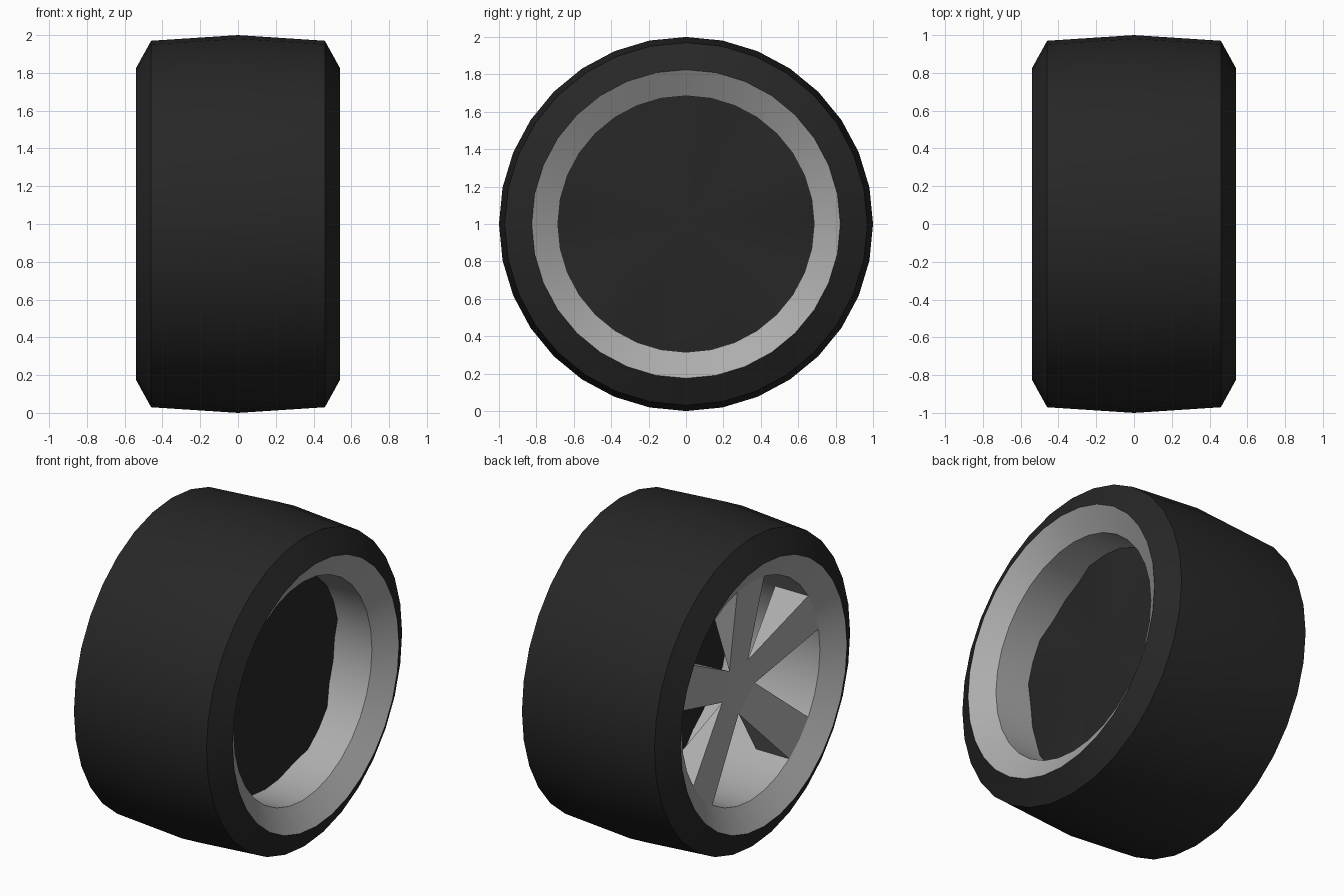
import bpy, bmesh
from math import sin, cos, radians

cube = bpy.data.objects.get("Cube")
if cube:
    bpy.data.objects.remove(cube)

SIDES = 32
STEP = 360 / SIDES
RIM_R = 0.685          # inner radius of the rim barrel


def material(name, value, roughness):
    m = bpy.data.materials.new(name)
    m.use_nodes = True
    color = (value, value, value, 1)
    m.diffuse_color = color
    bsdf = m.node_tree.nodes["Principled BSDF"]
    bsdf.inputs["Base Color"].default_value = color
    bsdf.inputs["Roughness"].default_value = roughness
    return m


rubber = material("black rubber", 0.02, 0.8)
metal = material("silver metal", 0.42, 0.5)


def point(x, r, deg):
    """Position on the wheel: along the axle, radius, angle from the top."""
    return (x, r * sin(radians(deg)), 1 + r * cos(radians(deg)))


def finish(bm, name, mat, smooth_angle=None):
    mesh = bpy.data.meshes.new(name)
    bm.to_mesh(mesh)
    bm.free()
    mesh.materials.append(mat)
    obj = bpy.data.objects.new(name, mesh)
    bpy.context.collection.objects.link(obj)
    if smooth_angle:
        bpy.ops.object.select_all(action='DESELECT')
        obj.select_set(True)
        bpy.context.view_layer.objects.active = obj
        bpy.ops.object.shade_smooth_by_angle(angle=radians(smooth_angle))
    return obj


def lathe(name, profile, mat):
    bm = bmesh.new()
    rings = [[bm.verts.new(point(x, r, k * STEP)) for k in range(SIDES)]
             for x, r in profile]
    for a, b in zip(rings, rings[1:]):
        for k in range(SIDES):
            n = (k + 1) % SIDES
            bm.faces.new((a[k], b[k], b[n], a[n]))
    return finish(bm, name, mat, 30)


# Tyre tread with a slight crown and bevelled shoulders
lathe("tyre", [(-0.54, 0.825), (-0.46, 0.97), (0, 1), (0.46, 0.97), (0.54, 0.825)], rubber)

# Rim: sloped lips on both sides joined by the barrel
lathe("rim", [(0.54, 0.825), (0.45, RIM_R), (-0.45, RIM_R), (-0.54, 0.825)], metal)

# Five spokes, each two rim segments wide and thicker towards the rim
spoke_angles = [0, 67.5, 135, 225, 292.5]
bm = bmesh.new()
hub_front = bm.verts.new(point(-0.365, 0, 0))
hub_back = bm.verts.new(point(-0.345, 0, 0))
notches = []
for a, b in zip(spoke_angles, spoke_angles[1:] + [360]):
    notches.append(bm.verts.new(point(-0.365, 0.165, (a + b) / 2)))
for i, angle in enumerate(spoke_angles):
    left, right = notches[i - 1], notches[i]
    front, back = [[bm.verts.new(point(x, RIM_R, angle + d)) for d in (-STEP, 0, STEP)]
                   for x in (-0.45, -0.22)]
    for hub, end in ((hub_front, front), (hub_back, back)):
        bm.faces.new((hub, left, right))
        bm.faces.new((left, *end, right))
    bm.faces.new((left, front[0], back[0]))
    bm.faces.new((right, front[2], back[2]))
    for k in range(2):
        bm.faces.new((front[k], front[k + 1], back[k + 1], back[k]))
bmesh.ops.recalc_face_normals(bm, faces=bm.faces)
finish(bm, "spokes", metal)

# Dark backing disc with shallow dents between the spokes
bm = bmesh.new()
centre = bm.verts.new(point(0.24, 0, 0))
edge = []
for k in range(SIDES):
    near = min(abs((k * STEP - a + 180) % 360 - 180) for a in spoke_angles)
    edge.append(bm.verts.new(point(0.22 if near < STEP * 1.5 else 0.19, RIM_R, k * STEP)))
for k in range(SIDES):
    bm.faces.new((centre, edge[(k + 1) % SIDES], edge[k]))
bmesh.ops.recalc_face_normals(bm, faces=bm.faces)
if sum(f.normal.x for f in bm.faces) < 0:
    bmesh.ops.reverse_faces(bm, faces=bm.faces)
finish(bm, "backing_disc", rubber, 60)
